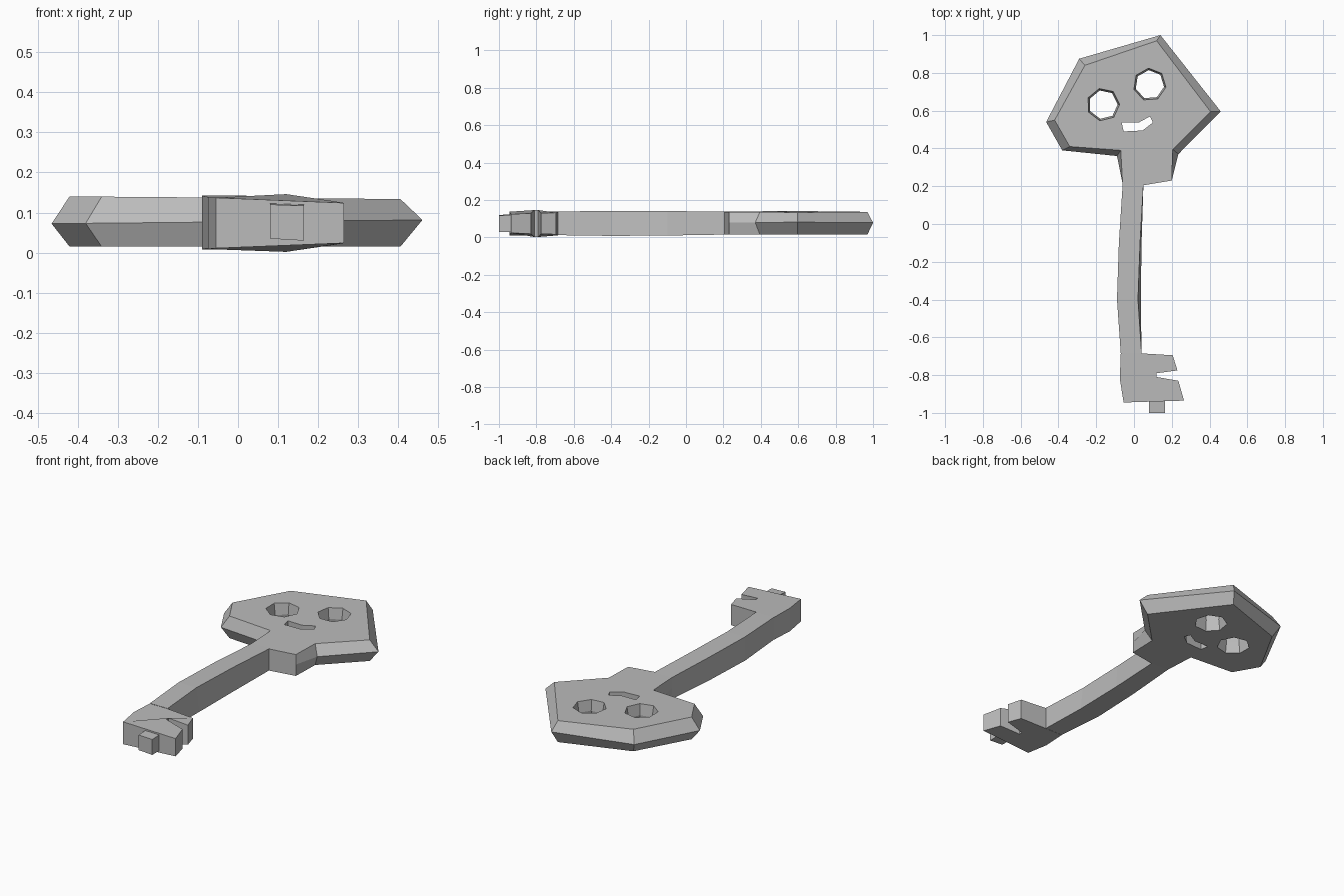
import bpy, bmesh, math

cube = bpy.data.objects.get("Cube")
if cube:
    bpy.data.objects.remove(cube, do_unlink=True)

metal = bpy.data.materials.new("grey metal")
metal.use_nodes = True
GREY = (0.5, 0.5, 0.5, 1)
metal.diffuse_color = GREY
metal.node_tree.nodes["Principled BSDF"].inputs["Base Color"].default_value = GREY


def loft(name, rings, caps=True):
    """Skin a stack of matching closed rings of 3D points."""
    bm = bmesh.new()
    loops = [[bm.verts.new(p) for p in ring] for ring in rings]
    n = len(loops[0])
    for a, b in zip(loops, loops[1:]):
        for i in range(n):
            j = (i + 1) % n
            bm.faces.new((a[i], a[j], b[j], b[i]))
    if caps:
        bm.faces.new(loops[0][::-1])
        bm.faces.new(loops[-1])
    bmesh.ops.recalc_face_normals(bm, faces=bm.faces)
    mesh = bpy.data.meshes.new(name)
    bm.to_mesh(mesh)
    bm.free()
    mesh.materials.append(metal)
    obj = bpy.data.objects.new(name, mesh)
    bpy.context.collection.objects.link(obj)
    return obj


def flat(points, z, slope=0.0):
    return [(x, y, z + slope * x) for x, y in points]


def cut(target, cutter):
    mod = target.modifiers.new("cut", "BOOLEAN")
    mod.object = cutter
    mod.operation = "DIFFERENCE"
    mod.solver = "EXACT"
    bpy.context.view_layer.update()
    graph = bpy.context.evaluated_depsgraph_get()
    mesh = bpy.data.meshes.new_from_object(target.evaluated_get(graph))
    target.modifiers.clear()
    target.data = mesh
    bpy.data.objects.remove(cutter, do_unlink=True)


# Skull-shaped head: wide middle ring, narrower rings above and below
neck = [(-.06, .21), (.05, .205), (.2, .23)]
rim = [(.235, .37), (.46, .595), (.14, 1), (-.29, .875), (-.465, .54), (-.38, .39), (-.09, .36)]
face = [(.205, .395), (.405, .595), (.12, .97), (-.26, .84), (-.42, .55), (-.34, .41), (-.07, .39)]
head = loft("head", [flat(neck + face, .015),
                     flat(neck + rim, .077, .01),
                     flat(neck + face, .137, -.008)])


# Eye holes, slightly waisted halfway through
def heptagon(cx, cy, radius, turn):
    angles = [math.radians(turn) + math.tau * i / 7 for i in range(7)]
    return [(cx + radius * math.cos(a), cy + radius * math.sin(a)) for a in angles]


for cx, cy, turn in ((-.163, .632, 104), (.083, .738, 94)):
    cut(head, loft("eye_cutter", [flat(heptagon(cx, cy, r, turn), z)
                                  for r, z in ((.092, -.01), (.077, .077), (.092, .164))]))

# Crooked mouth slot
mouth = [(-.065, .537), (.025, .537), (.085, .57), (.1, .537), (.045, .495), (-.055, .49)]
cut(head, loft("mouth_cutter", [flat(mouth, -.02), flat(mouth, .2)]))

# Bent shaft: y, left edge, right edge at top and bottom, low and high z
stations = [(.21, -.06, .05, .05, .015, .137),
            (-.1, -.08, .032, .04, .01, .141),
            (-.4, -.09, .021, .036, .008, .142),
            (-.685, -.07, .04, .04, .012, .138)]
loft("shaft", [[(l, y, lo), (rb, y, lo), (rt, y, hi), (l, y, hi)]
               for y, l, rt, rb, lo, hi in stations], caps=False)

# Toothed bit: x, y, half thickness
bit = [(.04, -.685, .063), (-.07, -.685, .063), (-.075, -.82, .065), (-.055, -.945, .063),
       (.265, -.935, .05), (.235, -.83, .055), (.12, -.81, .072), (.12, -.79, .072),
       (.23, -.775, .055), (.205, -.695, .058)]
loft("bit", [[(x, y, .074 + s * h) for x, y, h in bit] for s in (-1, 1)])

# Small peg at the tip
loft("tip_peg", [[(.08, y, .035), (.165, y, .03), (.165, y, .117 + t), (.08, y, .12 + t)]
                 for y, t in ((-1, 0), (-.93, .003))])
